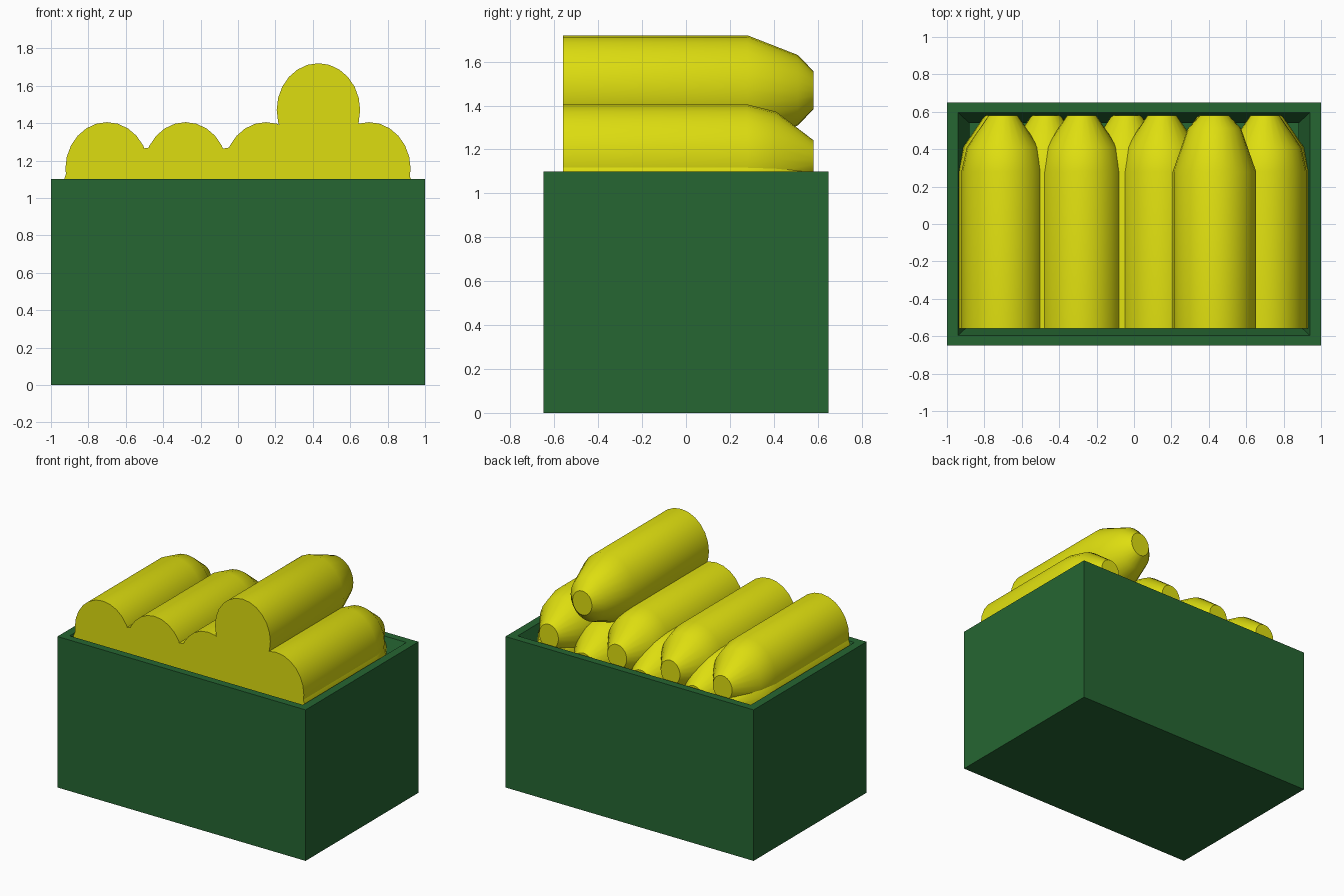
import bpy, bmesh, math

if "Cube" in bpy.data.objects:
    bpy.data.objects.remove(bpy.data.objects["Cube"])


def material(name, rgb):
    m = bpy.data.materials.new(name)
    m.diffuse_color = (*rgb, 1)
    m.use_nodes = True
    m.node_tree.nodes["Principled BSDF"].inputs["Base Color"].default_value = m.diffuse_color
    return m


GREEN = material("dark green", (0.019, 0.133, 0.032))
YELLOW = material("yellow", (0.73, 0.73, 0.005))


def loft(name, rings, mat, smooth=False):
    """Bridge a list of equal-length point rings and cap both ends."""
    bm = bmesh.new()
    loops = [[bm.verts.new(p) for p in ring] for ring in rings]
    n = len(loops[0])
    for a, b in zip(loops, loops[1:]):
        for i in range(n):
            j = (i + 1) % n
            bm.faces.new((a[i], a[j], b[j], b[i]))
    bm.faces.new(loops[0][::-1])
    bm.faces.new(loops[-1])
    bmesh.ops.recalc_face_normals(bm, faces=bm.faces)
    me = bpy.data.meshes.new(name)
    bm.to_mesh(me)
    bm.free()
    me.materials.append(mat)
    ob = bpy.data.objects.new(name, me)
    bpy.context.collection.objects.link(ob)
    if smooth:
        bpy.ops.object.select_all(action='DESELECT')
        ob.select_set(True)
        bpy.context.view_layer.objects.active = ob
        bpy.ops.object.shade_smooth_by_angle(angle=math.radians(40))
    return ob


def rect(x, y, z):
    return [(-x, -y, z), (x, -y, z), (x, y, z), (-x, y, z)]


# Open crate: outer wall, flat rim, sloped lip, inner wall and floor
loft("crate", [rect(1, 0.65, 0), rect(1, 0.65, 1.1), rect(0.94, 0.595, 1.1),
               rect(0.88, 0.54, 0.95), rect(0.88, 0.54, 0.1)], GREEN)


# Shells: lengthwise (y, scale) profiles swept around an oval section
BLUNT = [(-0.56, 1), (0.28, 1), (0.51, 0.64), (0.58, 0.35)]
ROUND = [(-0.56, 1), (0.28, 1), (0.41, 0.87), (0.58, 0.35)]


def shell(name, x, z, profile, sides=24):
    rings = []
    for y, s in profile:
        rings.append([(x + 0.223 * s * math.sin(2 * math.pi * i / sides), y,
                       z + 0.25 * s * math.cos(2 * math.pi * i / sides))
                      for i in range(sides)])
    loft(name, rings, YELLOW, True)


# Top shell, main row, and the row half sunk between them
shell("top_shell", 0.43, 1.47, BLUNT)
for i, x in enumerate((-0.70, -0.28, 0.15, 0.70)):
    shell(f"upper_shell_{i + 1}", x, 1.155, ROUND)
for i, x in enumerate((-0.72, -0.47, -0.04, 0.42, 0.715)):
    shell(f"lower_shell_{i + 1}", x, 1.02, ROUND)
